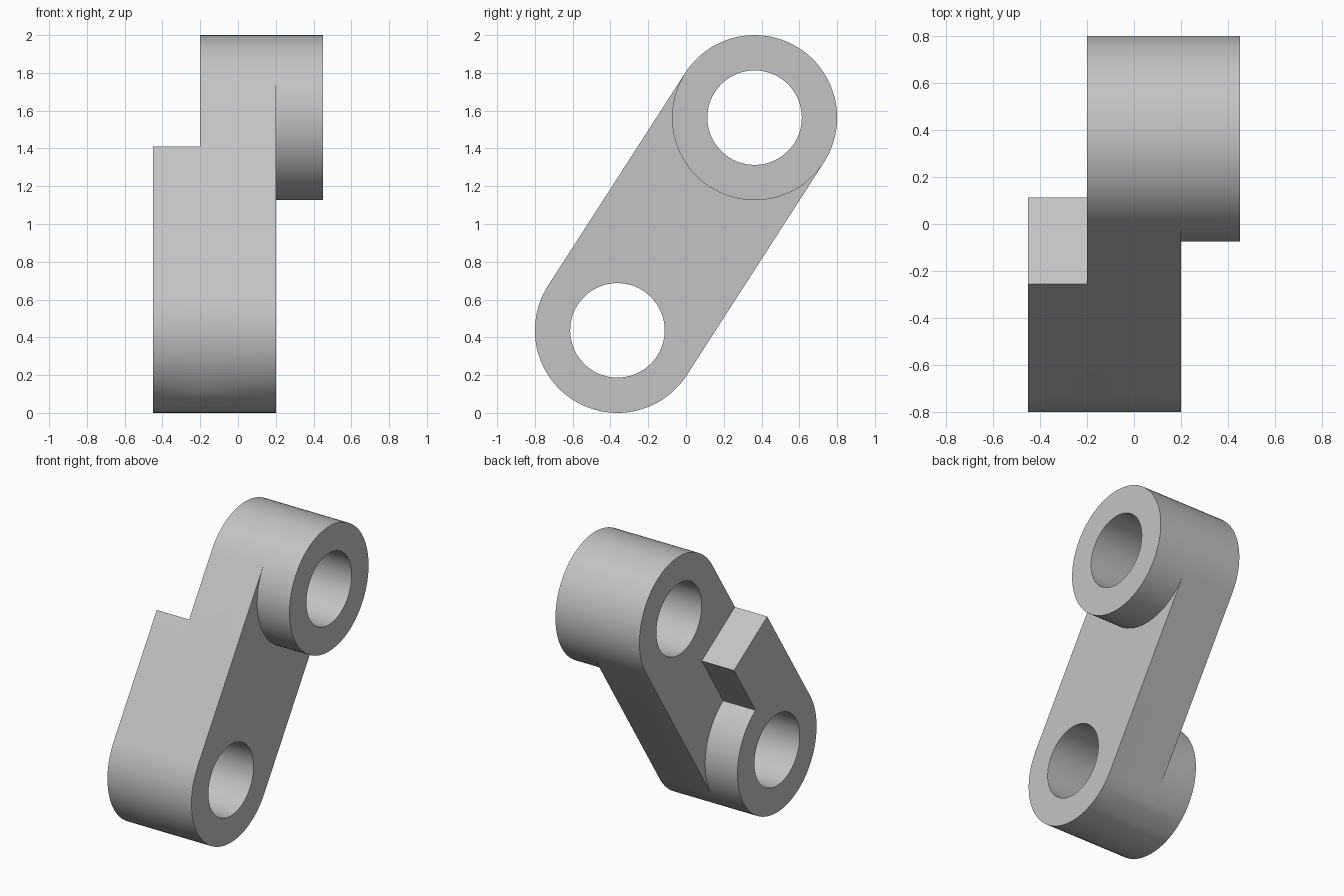
import bpy, bmesh
from math import pi, cos, sin, atan2
from mathutils import Vector

cube = bpy.data.objects.get("Cube")
if cube:
    bpy.data.objects.remove(cube)

RADIUS, BORE = 0.437, 0.25
HALF, OUTER = 0.2, 0.45            # link half thickness, boss end
STOP = 0.877                       # length of the stop along the link
SEGMENTS = 96

# Profiles are (y, z) points; the link runs from the lower to the upper eye
lower, upper = Vector((-0.363, 0.437)), Vector((0.363, 1.563))
along = (upper - lower).normalized()
side = Vector((-along.y, along.x))
start = atan2(side.y, side.x)

grey = bpy.data.materials.new("light grey")
grey.use_nodes = True
colour = (0.55, 0.55, 0.55, 1)
grey.diffuse_color = colour
grey.node_tree.nodes["Principled BSDF"].inputs["Base Color"].default_value = colour


def arc(centre, radius, first, last):
    """Points on the shared circle division, from step first to step last."""
    steps = [start + 2 * pi * i / SEGMENTS for i in range(first, last + 1)]
    return [centre + radius * Vector((cos(a), sin(a))) for a in steps]


def circle(centre, radius):
    return arc(centre, radius, 0, SEGMENTS - 1)


def prism(name, profile, x0, x1):
    """Extrude a closed (y, z) profile from x0 to x1."""
    bm = bmesh.new()
    face = bm.faces.new([bm.verts.new((x0, p.x, p.y)) for p in profile])
    new = bmesh.ops.extrude_face_region(bm, geom=[face])["geom"]
    moved = [v for v in new if isinstance(v, bmesh.types.BMVert)]
    bmesh.ops.translate(bm, verts=moved, vec=(x1 - x0, 0, 0))
    bmesh.ops.recalc_face_normals(bm, faces=bm.faces)
    mesh = bpy.data.meshes.new(name)
    bm.to_mesh(mesh)
    bm.free()
    mesh.materials.append(grey)
    obj = bpy.data.objects.new(name, mesh)
    bpy.context.collection.objects.link(obj)
    return obj


# Link body with round ends
half_turn = SEGMENTS // 2
link = prism("pivot_link",
             arc(lower, RADIUS, 0, half_turn) + arc(upper, RADIUS, half_turn, SEGMENTS),
             -HALF, HALF)

# Upper boss, lower boss, and the half-width stop beside the lower boss
upper_boss = prism("upper_boss", circle(upper, RADIUS), HALF, OUTER)
lower_end = lower + along * STOP
quarter = SEGMENTS // 4
lower_boss = prism("lower_boss_and_stop",
                   arc(lower, RADIUS, 0, SEGMENTS - quarter)
                   + [lower_end, lower_end + side * RADIUS],
                   -OUTER, -HALF)

# Bores through both eyes
bores = [prism(name, circle(c, BORE), -1, 1)
         for name, c in (("lower_bore", lower), ("upper_bore", upper))]

# Join the solids, then cut the bores
helpers = [(upper_boss, 'UNION'), (lower_boss, 'UNION')]
helpers += [(bore, 'DIFFERENCE') for bore in bores]
for helper, operation in helpers:
    helper.hide_render = True
    mod = link.modifiers.new(helper.name, 'BOOLEAN')
    mod.operation, mod.object, mod.solver = operation, helper, 'EXACT'

bpy.context.view_layer.update()
graph = bpy.context.evaluated_depsgraph_get()
link_mesh = bpy.data.meshes.new_from_object(link.evaluated_get(graph))
link.modifiers.clear()
link.data = link_mesh
for helper, _ in helpers:
    bpy.data.objects.remove(helper)

# Smooth round walls, crisp rims
bpy.ops.object.select_all(action='DESELECT')
link.select_set(True)
bpy.context.view_layer.objects.active = link
bpy.ops.object.shade_smooth_by_angle(angle=pi / 9)
